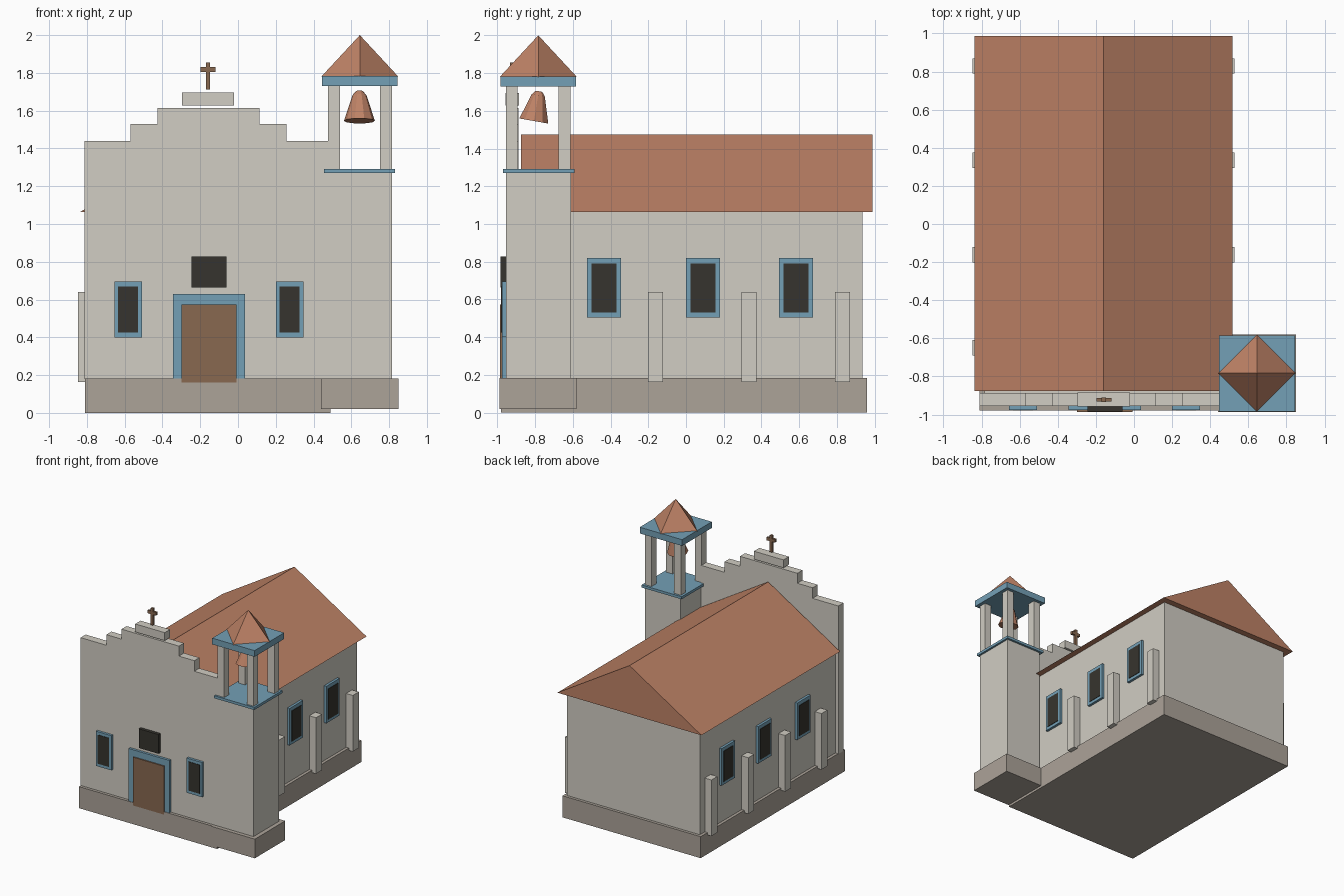
import bpy, bmesh, math
from mathutils import Matrix

if "Cube" in bpy.data.objects:
    bpy.data.objects.remove(bpy.data.objects["Cube"])


def material(name, r, g, b):
    lin = [((c / 255 + 0.055) / 1.055) ** 2.4 for c in (r, g, b)]
    m = bpy.data.materials.new(name)
    m.diffuse_color = (*lin, 1)
    m.use_nodes = True
    m.node_tree.nodes["Principled BSDF"].inputs["Base Color"].default_value = m.diffuse_color
    return m


PLASTER = material("plaster", 209, 205, 195)
STONE = material("stone", 172, 163, 153)
TILE = material("terracotta", 190, 130, 102)
BLUE = material("blue_trim", 116, 160, 182)
DARK = material("dark_glass", 54, 52, 46)
WOOD = material("wood", 136, 104, 80)


def finish(name, bm, mat):
    bmesh.ops.recalc_face_normals(bm, faces=bm.faces)
    me = bpy.data.meshes.new(name)
    bm.to_mesh(me)
    bm.free()
    me.materials.append(mat)
    ob = bpy.data.objects.new(name, me)
    bpy.context.collection.objects.link(ob)
    return ob


def box(name, mat, x, y, z):
    """Box from (min, max) pairs on each axis."""
    bm = bmesh.new()
    bmesh.ops.create_cube(bm, size=1)
    for v in bm.verts:
        v.co = [p[0] if c < 0 else p[1] for c, p in zip(v.co, (x, y, z))]
    return finish(name, bm, mat)


def extrude_y(name, mat, outline, y0, y1):
    """Extrude an (x, z) outline along y."""
    bm = bmesh.new()
    face = bm.faces.new([bm.verts.new((x, y0, z)) for x, z in outline])
    geo = bmesh.ops.extrude_face_region(bm, geom=[face])["geom"]
    bmesh.ops.translate(bm, vec=(0, y1 - y0, 0),
                        verts=[g for g in geo if isinstance(g, bmesh.types.BMVert)])
    return finish(name, bm, mat)


CX = -0.16           # centre line of the nave
TX, TY = 0.645, -0.783  # centre of the tower

# Plinths
box("nave_plinth", STONE, (-0.81, 0.49), (-0.98, 0.96), (0, 0.183))
box("tower_plinth", STONE, (0.44, 0.85), (-0.988, -0.58), (0.02, 0.183))

# Nave walls and gabled roof
box("nave_walls", PLASTER, (-0.785, 0.465), (-0.9, 0.935), (0.18, 1.07))
extrude_y("nave_roof", TILE, [(-0.837, 1.063), (0.518, 1.063), (CX, 1.475)], -0.876, 0.988)

# Stepped facade
extrude_y("facade", PLASTER, [
    (-0.812, 0.18), (0.48, 0.18), (0.48, 1.44), (0.258, 1.44), (0.258, 1.53),
    (0.113, 1.53), (0.113, 1.615), (-0.427, 1.615), (-0.427, 1.53),
    (-0.57, 1.53), (-0.57, 1.44), (-0.812, 1.44)], -0.955, -0.887)
box("facade_cap", PLASTER, (-0.297, -0.02), (-0.957, -0.885), (1.627, 1.695))

# Cross
box("cross_post", WOOD, (CX - 0.01, CX + 0.012), (-0.934, -0.912), (1.713, 1.855))
box("cross_arm", WOOD, (CX - 0.038, CX + 0.042), (-0.933, -0.913), (1.804, 1.83))

# Door and plate above it
box("door_frame", BLUE, (-0.345, 0.037), (-0.976, -0.95), (0.17, 0.63))
box("door", WOOD, (-0.298, -0.008), (-0.986, -0.95), (0.162, 0.573))
box("front_transom", DARK, (-0.245, -0.06), (-0.983, -0.95), (0.664, 0.827))

# Front windows
for i, x in enumerate((-0.582, 0.273)):
    box(f"front_window_frame_{i}", BLUE, (x - 0.073, x + 0.073), (-0.976, -0.95), (0.4, 0.695))
    box(f"front_window_pane_{i}", DARK, (x - 0.052, x + 0.052), (-0.98, -0.95), (0.425, 0.67))

# Side windows and buttresses on both sides
for side, s in (("left", -1), ("right", 1)):
    def span(a, b):
        return tuple(sorted((CX + s * a, CX + s * b)))
    for i, y in enumerate((-0.435, 0.09, 0.583)):
        box(f"{side}_window_frame_{i}", BLUE, span(0.6, 0.646), (y - 0.09, y + 0.09), (0.505, 0.82))
        box(f"{side}_window_pane_{i}", DARK, span(0.6, 0.65), (y - 0.066, y + 0.066), (0.53, 0.79))
    for i, y in enumerate((-0.65, -0.162, 0.334, 0.829)):
        if side == "right" and i == 0:
            continue  # the tower stands here
        box(f"{side}_buttress_{i}", PLASTER, span(0.58, 0.688), (y - 0.04, y + 0.04), (0.163, 0.64))

# Bell tower
box("tower", PLASTER, (0.478, 0.815), (-0.955, -0.61), (0.18, 1.275))
box("belfry_floor", BLUE, (0.456, 0.832), (-0.971, -0.592), (1.27, 1.292))
for i, x in enumerate(((0.477, 0.539), (0.752, 0.815))):
    for j, y in enumerate(((-0.955, -0.892), (-0.675, -0.611))):
        box(f"belfry_post_{i}{j}", PLASTER, x, y, (1.285, 1.735))
box("belfry_slab", BLUE, (0.446, 0.844), (-0.983, -0.584), (1.73, 1.783))

# Four-sided tower roof, corners on the axes
bm = bmesh.new()
bmesh.ops.create_cone(bm, cap_ends=True, segments=4, radius1=0.204, radius2=0, depth=0.22,
                      matrix=Matrix.Translation((TX, TY, 1.89)))
bmesh.ops.remove_doubles(bm, verts=bm.verts, dist=0.0001)
finish("tower_roof", bm, TILE)

# Tilted bell, lathed from (radius, height) rings
SIDES = 10
bm = bmesh.new()
rings = [[bm.verts.new((r * math.cos(2 * math.pi * k / SIDES),
                        r * math.sin(2 * math.pi * k / SIDES), z)) for k in range(SIDES)]
         for r, z in ((0.082, 0), (0.078, 0.012), (0.037, 0.138), (0.018, 0.16))]
for a, b in zip(rings, rings[1:]):
    for k in range(SIDES):
        n = (k + 1) % SIDES
        bm.faces.new((a[k], a[n], b[n], b[k]))
bm.faces.new(rings[0])
bm.faces.new(rings[-1])
bell = finish("bell", bm, TILE)
bell.location = (0.643, -0.807, 1.546)
bell.rotation_euler = (math.radians(-10), 0, 0)
